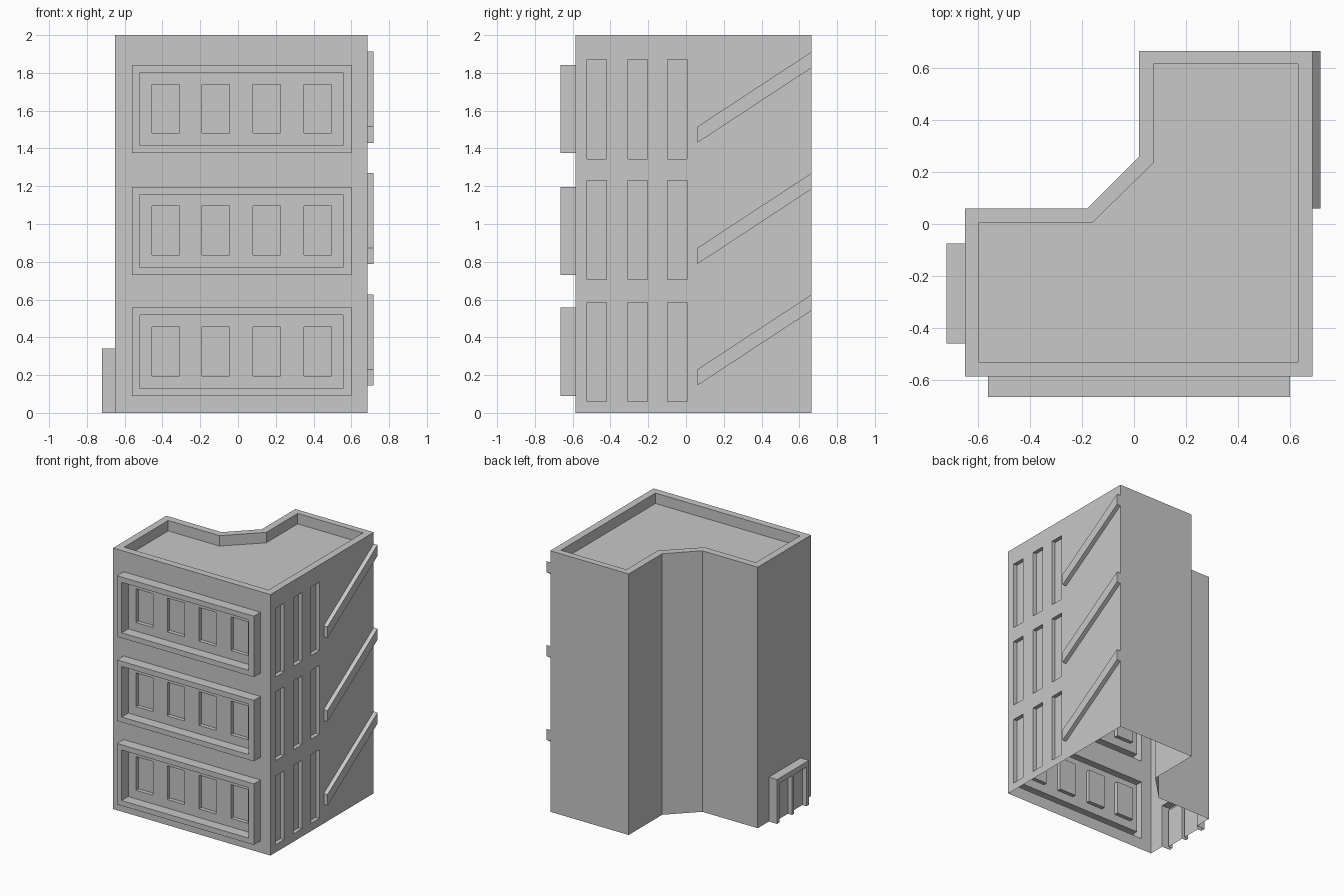
import bpy, bmesh, math
from mathutils import Vector

cube = bpy.data.objects.get("Cube")
if cube:
    bpy.data.objects.remove(cube, do_unlink=True)

# One plain grey for the whole building
grey = bpy.data.materials.new("concrete_grey")
grey.use_nodes = True
COLOUR = (0.58, 0.58, 0.58, 1)
grey.diffuse_color = COLOUR
grey.node_tree.nodes["Principled BSDF"].inputs["Base Color"].default_value = COLOUR

HEIGHT = 2.0
ROOF_Z = 1.92
UP = Vector((0, 0, 1))
# Footprint corners, anticlockwise from front right-hand side, and the parapet's inner edge
OUTER = [(-0.65, -0.585), (0.685, -0.585), (0.685, 0.665), (0.02, 0.665),
         (0.02, 0.26), (-0.18, 0.06), (-0.65, 0.06)]
INNER = [(-0.595, -0.53), (0.63, -0.53), (0.63, 0.615), (0.075, 0.615),
         (0.075, 0.235), (-0.16, 0.005), (-0.595, 0.005)]


def finish(name, bm):
    bmesh.ops.remove_doubles(bm, verts=bm.verts, dist=1e-5)
    bmesh.ops.dissolve_limit(bm, angle_limit=math.radians(1), verts=bm.verts, edges=bm.edges)
    mesh = bpy.data.meshes.new(name)
    bm.to_mesh(mesh)
    bm.free()
    mesh.materials.append(grey)
    obj = bpy.data.objects.new(name, mesh)
    bpy.context.scene.collection.objects.link(obj)
    return obj


def add_face(bm, points):
    bm.faces.new([bm.verts.new(p) for p in points])


def relief_wall(name, start, end, rects):
    """Wall sheet with raised or sunken rectangles (u0, u1, z0, z1, depth); later ones win."""
    a, b = Vector((*start, 0)), Vector((*end, 0))
    length = (b - a).length
    along = (b - a).normalized()
    normal = along.cross(UP)
    us = sorted({0, length, *(r[0] for r in rects), *(r[1] for r in rects)})
    vs = sorted({0, HEIGHT, *(r[2] for r in rects), *(r[3] for r in rects)})

    def point(u, v, d):
        return a + along * u + UP * v + normal * d

    def depth(i, j):
        u, v = (us[i] + us[i + 1]) / 2, (vs[j] + vs[j + 1]) / 2
        hits = [r[4] for r in rects if r[0] < u < r[1] and r[2] < v < r[3]]
        return hits[-1] if hits else 0

    bm = bmesh.new()
    for i in range(len(us) - 1):
        for j in range(len(vs) - 1):
            u0, u1, v0, v1, d = us[i], us[i + 1], vs[j], vs[j + 1], depth(i, j)
            add_face(bm, [point(u0, v0, d), point(u1, v0, d), point(u1, v1, d), point(u0, v1, d)])
            # Side faces where the next cell has another depth
            if i + 2 < len(us) and (e := depth(i + 1, j)) != d:
                add_face(bm, [point(u1, v0, d), point(u1, v0, e), point(u1, v1, e), point(u1, v1, d)])
            if j + 2 < len(vs) and (e := depth(i, j + 1)) != d:
                add_face(bm, [point(u0, v1, d), point(u1, v1, d), point(u1, v1, e), point(u0, v1, e)])
    return finish(name, bm)


# Front: three raised frames, each around four sunken windows
front = []
x0 = OUTER[0][0]
for z in (0.09, 0.73, 1.375):
    front.append((-0.56 - x0, 0.6 - x0, z, z + 0.467, 0.08))
    front.append((-0.52 - x0, 0.555 - x0, z + 0.04, z + 0.427, 0))
    for x in (-0.455, -0.19, 0.08, 0.35):
        front.append((x - x0, x + 0.145 - x0, z + 0.106, z + 0.364, -0.03))
relief_wall("front_wall", OUTER[0], OUTER[1], front)

# Right-hand side: three rows of tall slots
slots = []
y0 = OUTER[1][1]
for z in (0.06, 0.705, 1.345):
    for y in (-0.525, -0.308, -0.097):
        slots.append((y - y0, y + 0.103 - y0, z, z + 0.525, -0.03))
relief_wall("side_wall", OUTER[1], OUTER[2], slots)

# Other side: projecting entrance with two sunken doors
y1 = OUTER[6][1]
entrance = [(y1 + 0.075, y1 + 0.46, 0, 0.34, 0.07)]
for y in (0.105, 0.28):
    entrance.append((y1 + y, y1 + y + 0.15, 0, 0.3, 0.035))
relief_wall("entrance_wall", OUTER[6], OUTER[0], entrance)

# Plain walls around the back
for k, label in enumerate(("back_wall", "courtyard_side_wall", "corner_wall", "courtyard_back_wall")):
    relief_wall(label, OUTER[k + 2], OUTER[k + 3], [])

# Parapet rim and its inner faces
bm = bmesh.new()
n = len(OUTER)
for k in range(n):
    m = (k + 1) % n
    o0, o1, i0, i1 = OUTER[k], OUTER[m], INNER[k], INNER[m]
    add_face(bm, [(*o0, HEIGHT), (*o1, HEIGHT), (*i1, HEIGHT), (*i0, HEIGHT)])
    add_face(bm, [(*i0, HEIGHT), (*i1, HEIGHT), (*i1, ROOF_Z), (*i0, ROOF_Z)])
finish("parapet", bm)

# Sunken flat roof
bm = bmesh.new()
add_face(bm, [(*p, ROOF_Z) for p in INNER])
finish("roof", bm)

# Slanted fins on the right-hand side
for k, z in enumerate((0.145, 0.788, 1.43)):
    bm = bmesh.new()
    profile = [(0.06, z), (0.665, z + 0.397), (0.665, z + 0.482), (0.06, z + 0.085)]
    add_face(bm, [(0.685, y, h) for y, h in profile])
    out = bmesh.ops.extrude_face_region(bm, geom=bm.faces[:])
    moved = [v for v in out["geom"] if isinstance(v, bmesh.types.BMVert)]
    bmesh.ops.translate(bm, verts=moved, vec=(0.032, 0, 0))
    bmesh.ops.recalc_face_normals(bm, faces=bm.faces)
    finish(f"slanted_fin_{k + 1}", bm)
